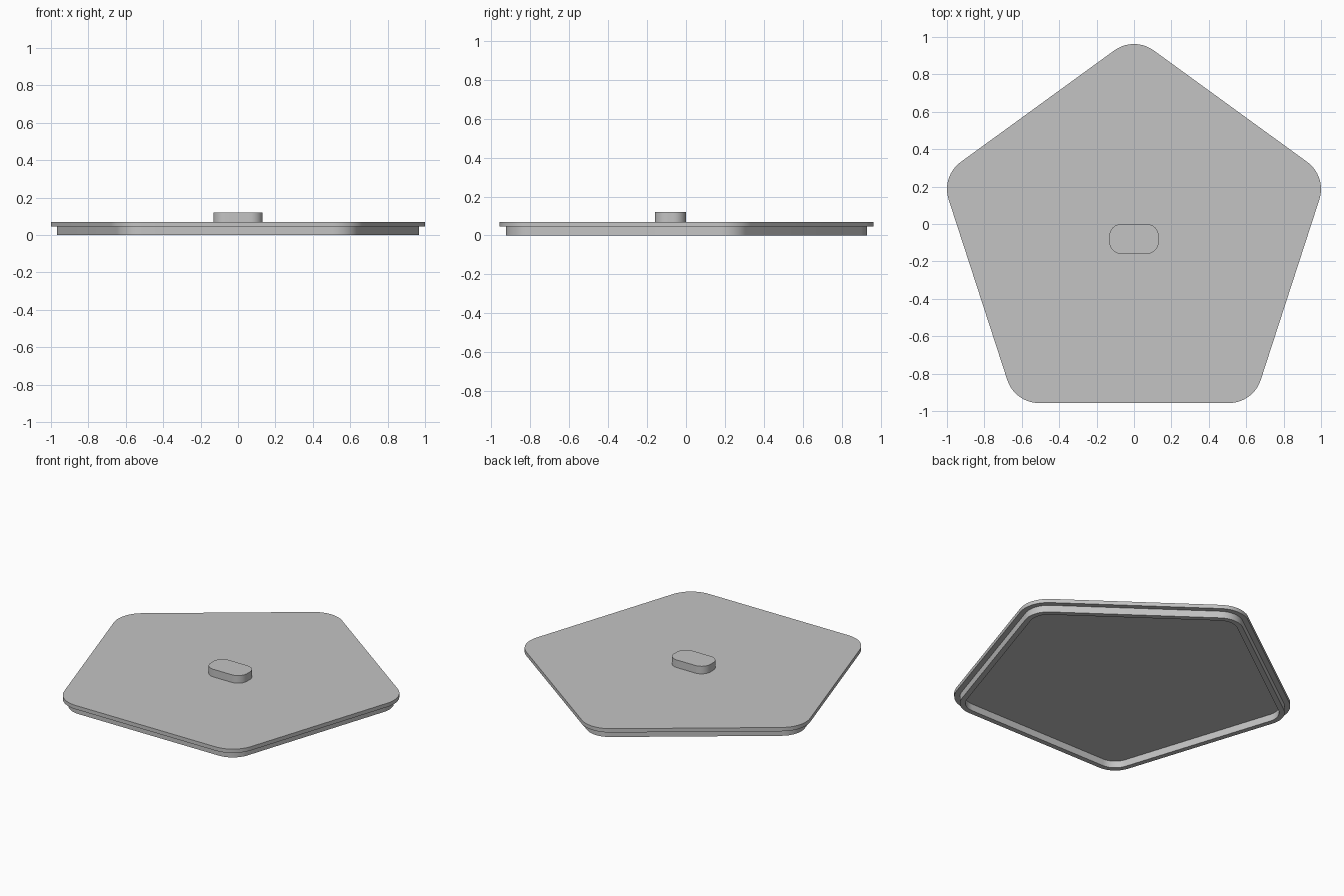
import bpy
import bmesh
from math import sin, cos, pi

cube = bpy.data.objects.get("Cube")
if cube:
    bpy.data.objects.remove(cube, do_unlink=True)

CENTRE_Y = -0.08   # pentagon centre, shared with the handle
ARC_STEPS = 14

grey = bpy.data.materials.new("plain grey")
grey.use_nodes = True
colour = (0.55, 0.55, 0.55, 1)
grey.diffuse_color = colour
grey.node_tree.nodes["Principled BSDF"].inputs["Base Color"].default_value = colour


def rounded_outline(corners, radius):
    """Round the corners of a convex outline; corners are (x, y, facing angle, turn)."""
    points = []
    for x, y, facing, turn in corners:
        for i in range(ARC_STEPS + 1):
            a = facing + turn * (i / ARC_STEPS - 0.5)
            points.append((x + radius * cos(a), y + radius * sin(a)))
    return points


def skin(name, corners, radius, steps):
    """Join rounded outlines at each (inset, height) step and cap both ends."""
    bm = bmesh.new()
    loops = [[bm.verts.new((x, y + CENTRE_Y, z))
              for x, y in rounded_outline(corners, radius - inset)]
             for inset, z in steps]
    for low, high in zip(loops, loops[1:]):
        for i in range(len(low)):
            j = (i + 1) % len(low)
            bm.faces.new((low[i], low[j], high[j], high[i]))
    bm.faces.new(loops[0][::-1])
    bm.faces.new(loops[-1])
    bmesh.ops.recalc_face_normals(bm, faces=bm.faces)
    mesh = bpy.data.meshes.new(name)
    bm.to_mesh(mesh)
    bm.free()
    mesh.materials.append(grey)
    obj = bpy.data.objects.new(name, mesh)
    bpy.context.collection.objects.link(obj)
    bpy.ops.object.select_all(action="DESELECT")
    obj.select_set(True)
    bpy.context.view_layer.objects.active = obj
    bpy.ops.object.shade_smooth_by_angle(angle=pi / 6)
    return obj


# Pentagonal lid: recessed underside, inner rim, overhanging plate
turn = 2 * pi / 5
pentagon = [(0.862 * cos(pi / 2 + k * turn), 0.862 * sin(pi / 2 + k * turn),
             pi / 2 + k * turn, turn) for k in range(5)]
skin("lid", pentagon, 0.18,
     [(0.066, 0.045), (0.066, 0), (0.033, 0), (0.033, 0.045), (0, 0.045), (0, 0.07)])

# Rounded rectangular handle
half_x, half_y, handle_radius = 0.067, 0.015, 0.065
rectangle = [(sx * half_x, sy * half_y, pi / 4 + k * pi / 2, pi / 2)
             for k, (sx, sy) in enumerate([(1, 1), (-1, 1), (-1, -1), (1, -1)])]
skin("handle", rectangle, handle_radius, [(0, 0.065), (0, 0.12)])
